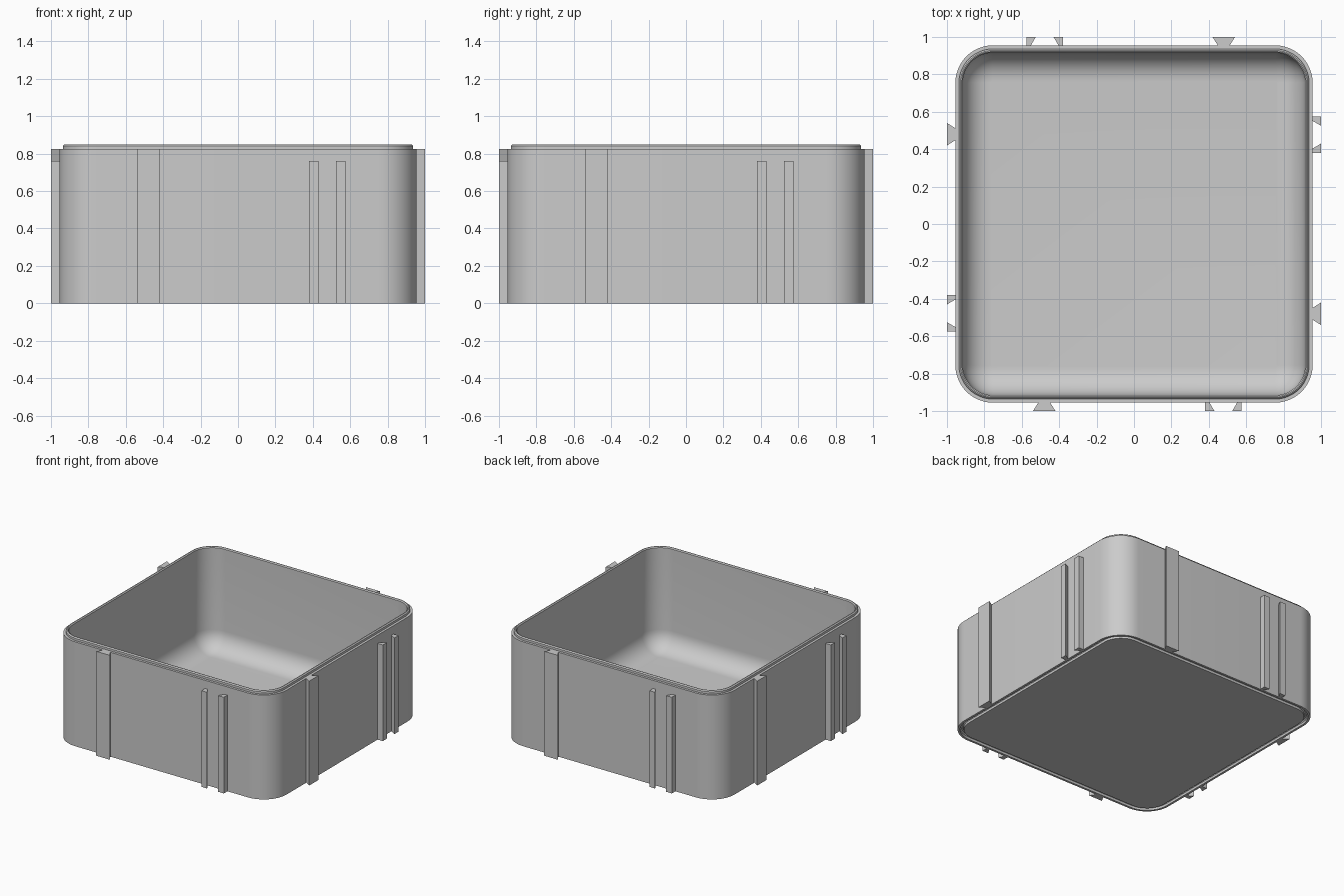
import bpy, bmesh, math
from mathutils import Matrix

cube = bpy.data.objects.get("Cube")
if cube:
    bpy.data.objects.remove(cube, do_unlink=True)

grey = bpy.data.materials.new("light grey plastic")
grey.use_nodes = True
colour = (0.6, 0.6, 0.6, 1)
grey.diffuse_color = colour
grey.node_tree.nodes["Principled BSDF"].inputs["Base Color"].default_value = colour

WALL = 0.955      # half width of the outer wall
CENTRE = 0.755    # corner arcs share this centre
INNER = 0.915     # half width of the cavity
FLOOR = 0.045
FILLET = 0.15


def finish(bm, name):
    bmesh.ops.recalc_face_normals(bm, faces=bm.faces)
    mesh = bpy.data.meshes.new(name)
    bm.to_mesh(mesh)
    bm.free()
    mesh.materials.append(grey)
    obj = bpy.data.objects.new(name, mesh)
    bpy.context.collection.objects.link(obj)
    return obj


def ring(bm, half, z, steps=12):
    """Rounded square loop whose corners stay concentric."""
    verts = []
    radius = half - CENTRE
    for quarter in range(4):
        turn = Matrix.Rotation(quarter * math.pi / 2, 3, 'Z')
        for i in range(steps + 1):
            a = i / steps * math.pi / 2
            x = CENTRE + radius * math.cos(a)
            y = CENTRE + radius * math.sin(a)
            verts.append(bm.verts.new(turn @ Matrix.Translation((x, y, z)).translation))
    return verts


def box():
    # Section from the underside, through the stacking groove, up the wall
    # and over the lip, then down to the cavity floor
    section = [(0.91, 0), (0.91, 0.018), (0.918, 0.026), (0.93, 0.026),
               (0.938, 0.018), (0.938, 0), (WALL, 0), (WALL, 0.825),
               (0.936, 0.825), (0.936, 0.842), (0.928, 0.85),
               (0.922, 0.85), (INNER, 0.842)]
    for i in range(11):
        a = i / 10 * math.pi / 2
        section.append((INNER - FILLET * (1 - math.cos(a)),
                        FLOOR + FILLET * (1 - math.sin(a))))
    bm = bmesh.new()
    loops = [ring(bm, half, z) for half, z in section]
    for low, high in zip(loops, loops[1:]):
        n = len(low)
        for i in range(n):
            j = (i + 1) % n
            bm.faces.new((low[i], low[j], high[j], high[i]))
    bm.faces.new(loops[0])
    bm.faces.new(loops[-1])
    obj = finish(bm, "box_body")
    bpy.ops.object.select_all(action='DESELECT')
    bpy.context.view_layer.objects.active = obj
    obj.select_set(True)
    bpy.ops.object.shade_smooth_by_angle(angle=math.radians(30))


def rail(name, side, wall_x, tip_x, height):
    """Upright rail: x spans at the wall and at the tip, turned to a side."""
    outline = [(wall_x[0], -WALL + 0.003), (tip_x[0], -1),
               (tip_x[1], -1), (wall_x[1], -WALL + 0.003)]
    bm = bmesh.new()
    base = bm.faces.new([bm.verts.new((x, y, 0)) for x, y in outline])
    # Keep the base face so that the rail is a closed solid
    grown = bmesh.ops.extrude_face_region(bm, geom=[base], use_keep_orig=True)["geom"]
    top = [v for v in grown if isinstance(v, bmesh.types.BMVert)]
    bmesh.ops.translate(bm, verts=top, vec=(0, 0, height))
    bm.transform(Matrix.Rotation(side * math.pi / 2, 4, 'Z'))
    finish(bm, name)


box()

# One dovetail tongue and one pair of socket rails on each side
for side, label in enumerate(("front", "left", "back", "right")):
    rail(label + "_dovetail_tongue", side, (-0.51, -0.45), (-0.54, -0.42), 0.825)
    rail(label + "_socket_rail_inner", side, (0.38, 0.402), (0.38, 0.43), 0.76)
    rail(label + "_socket_rail_outer", side, (0.553, 0.576), (0.525, 0.576), 0.76)
